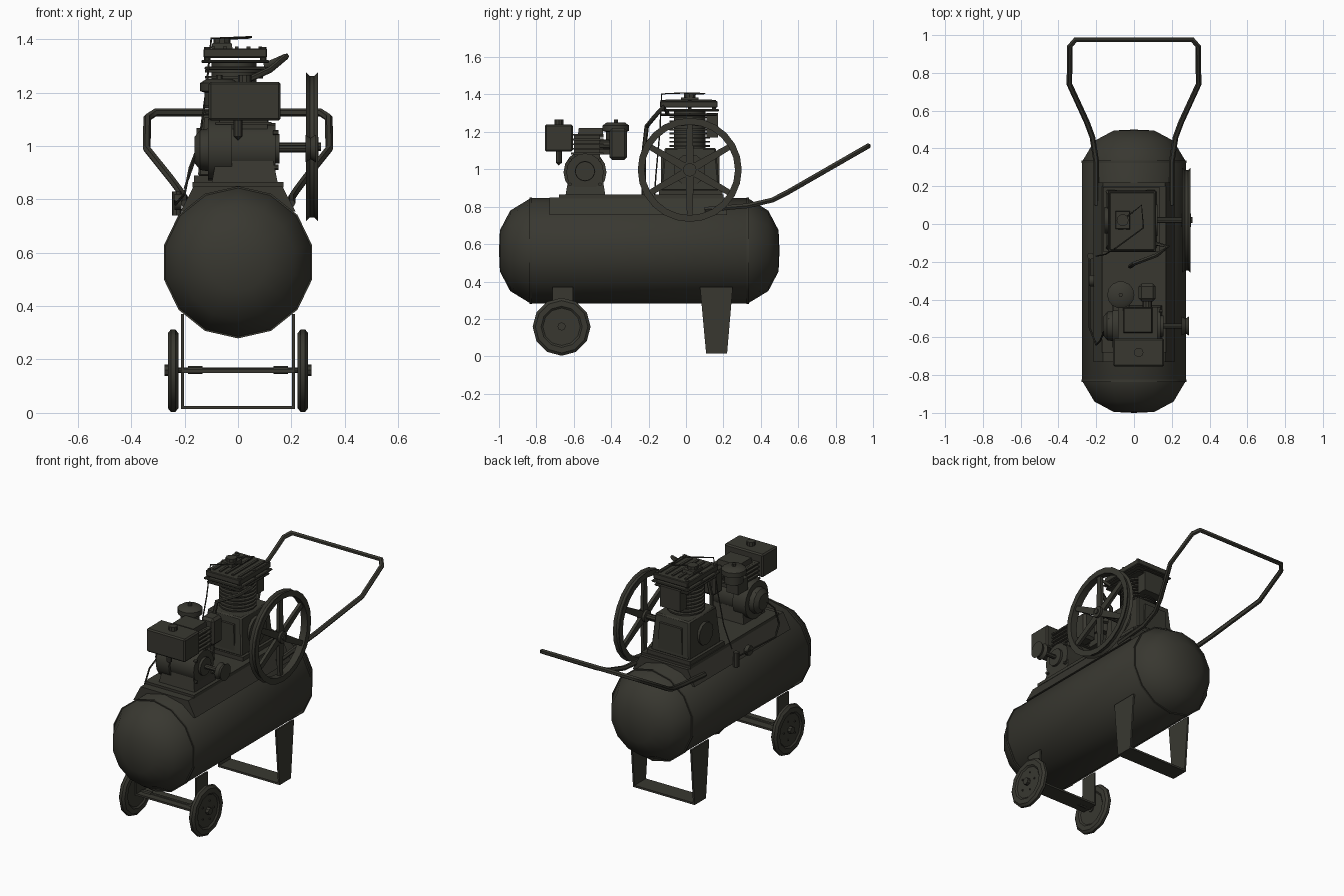
import bpy, bmesh, math
from mathutils import Matrix, Vector

if "Cube" in bpy.data.objects:
    bpy.data.objects.remove(bpy.data.objects["Cube"])

paint = bpy.data.materials.new("dark olive paint")
paint.use_nodes = True
COLOUR = (0.04, 0.039, 0.03, 1)
paint.diffuse_color = COLOUR
paint.node_tree.nodes["Principled BSDF"].inputs["Base Color"].default_value = COLOUR

TURN = {"x": Matrix.Rotation(math.pi / 2, 3, "Y"),
        "y": Matrix.Rotation(-math.pi / 2, 3, "X"),
        "z": Matrix.Identity(3)}


def finish(name, bm, angle=35):
    bmesh.ops.recalc_face_normals(bm, faces=bm.faces)
    mesh = bpy.data.meshes.new(name)
    bm.to_mesh(mesh)
    bm.free()
    ob = bpy.data.objects.new(name, mesh)
    bpy.context.collection.objects.link(ob)
    mesh.materials.append(paint)
    bpy.ops.object.select_all(action="DESELECT")
    ob.select_set(True)
    bpy.context.view_layer.objects.active = ob
    bpy.ops.object.shade_smooth_by_angle(angle=math.radians(angle))
    return ob


def box(name, x, y, z, taper=1.0, bevel=0.0):
    """Box from three (low, high) ranges; taper scales the top."""
    bm = bmesh.new()
    bmesh.ops.create_cube(bm, size=1)
    for v in bm.verts:
        k = taper if v.co.z > 0 else 1
        v.co = Vector([(r[0] + r[1]) / 2 + c * (r[1] - r[0]) * s
                       for r, c, s in zip((x, y, z), v.co, (k, k, 1))])
    if bevel:
        bmesh.ops.bevel(bm, geom=bm.edges[:], offset=bevel, segments=1, affect="EDGES")
    return finish(name, bm)


def lathe(name, profile, axis, centre, sides=16, angle=35, phase=0.0):
    """Spin (along, radius) points round an axis; zero radius closes an end."""
    bm = bmesh.new()
    rings = []
    for t, r in profile:
        n = sides if r > 0 else 1
        rings.append([bm.verts.new(TURN[axis] @ Vector((
            r * math.cos(2 * math.pi * i / sides + phase),
            r * math.sin(2 * math.pi * i / sides + phase), t)) + Vector(centre))
            for i in range(n)])
    for a, b in zip(rings, rings[1:]):
        for i in range(sides):
            j = (i + 1) % sides
            quad = [a[i % len(a)], a[j % len(a)], b[j % len(b)], b[i % len(b)]]
            bm.faces.new(list(dict.fromkeys(quad)))
    return finish(name, bm, angle)


def cyl(name, axis, centre, r, length, sides=16):
    h = length / 2
    return lathe(name, [(-h, 0), (-h, r), (h, r), (h, 0)], axis, centre, sides)


def prism(name, points, axis, low, high):
    """Extrude an outline: (x, z) along y, or (y, z) along x."""
    place = (lambda p, t: (t, *p)) if axis == "x" else (lambda p, t: (p[0], t, p[1]))
    bm = bmesh.new()
    a, b = ([bm.verts.new(place(p, t)) for p in points] for t in (low, high))
    bm.faces.new(a)
    bm.faces.new(b)
    for i in range(len(a)):
        j = (i + 1) % len(a)
        bm.faces.new((a[i], a[j], b[j], b[i]))
    return finish(name, bm)


def tube(name, points, r, closed=False):
    curve = bpy.data.curves.new(name, "CURVE")
    curve.dimensions = "3D"
    curve.bevel_depth, curve.bevel_resolution = r, 1
    curve.use_fill_caps = True
    line = curve.splines.new("POLY")
    line.points.add(len(points) - 1)
    for p, co in zip(line.points, points):
        p.co = (*co, 1)
    line.use_cyclic_u = closed
    ob = bpy.data.objects.new(name, curve)
    bpy.context.collection.objects.link(ob)
    bpy.ops.object.select_all(action="DESELECT")
    ob.select_set(True)
    bpy.context.view_layer.objects.active = ob
    bpy.ops.object.convert(target="MESH")
    ob.data.materials.clear()
    ob.data.materials.append(paint)
    bpy.ops.object.shade_smooth_by_angle(angle=math.radians(50))


# Air tank with domed ends and weld bands
dome = [(0.75, 0), (0.745, 0.11), (0.69, 0.215), (0.58, 0.282)]
lathe("air_tank", [(-t, r) for t, r in dome] + dome[::-1], "y", (0, -0.25, 0.564),
      14, 60, math.pi / 2)
for y in (-0.83, 0.33):
    lathe("tank_band", [(-0.006, 0.27), (-0.006, 0.285), (0.006, 0.285), (0.006, 0.27)],
          "y", (0, y, 0.564), 14, 35, math.pi / 2)

# Saddle plate on top of the tank
prism("saddle", [(-0.215, 0.755), (-0.165, 0.85), (0.165, 0.85), (0.215, 0.755)],
      "y", -0.73, 0.22)
box("mount_plate", (-0.17, 0.17), (-0.68, 0.2), (0.845, 0.865))

# Strap legs, axle and wheels
for s in (-1, 1):
    xs = sorted((s * 0.203, s * 0.214))
    prism("rear_leg", [(0.075, 0.37), (0.25, 0.37), (0.22, 0.02), (0.107, 0.02)], "x", *xs)
    box("wheel_bracket", xs, (-0.715, -0.605), (0.15, 0.37))
    lathe("wheel", [(-0.012, 0), (-0.012, 0.1), (-0.02, 0.11), (-0.02, 0.14), (-0.008, 0.155),
                    (0.008, 0.155), (0.02, 0.14), (0.02, 0.11), (0.012, 0.1), (0.012, 0)],
          "x", (s * 0.243, -0.665, 0.158), 12)
    cyl("wheel_hub", "x", (s * 0.25, -0.665, 0.16), 0.022, 0.05, 8)
    cyl("axle_sleeve", "x", (s * 0.16, -0.665, 0.16), 0.015, 0.055, 8)
    for i in range(5):
        a = 2 * math.pi * i / 5
        cyl("wheel_bolt", "x", (s * 0.256, -0.665 + 0.06 * math.cos(a),
                                0.16 + 0.06 * math.sin(a)), 0.006, 0.008, 6)
box("leg_foot", (-0.214, 0.214), (0.107, 0.22), (0.014, 0.026))
box("axle_strap", (-0.21, 0.21), (-0.715, -0.605), (0.15, 0.162))
cyl("axle", "x", (0, -0.665, 0.16), 0.01, 0.55, 8)

# Push handle
side = [(0.2, 0.1, 0.785), (0.2, 0.33, 0.805), (0.22, 0.46, 0.835), (0.25, 0.54, 0.875),
        (0.342, 0.74, 0.99), (0.34, 0.94, 1.105), (0.31, 0.975, 1.125)]
tube("handle", side + [(-x, y, z) for x, y, z in side[::-1]], 0.015)

# Engine block, starter and shaft
cyl("engine_crankcase", "x", (0.02, -0.54, 0.985), 0.1, 0.24, 16)
box("engine_foot", (-0.1, 0.15), (-0.645, -0.43), (0.855, 0.95), 0.85)
cyl("fan_housing", "x", (-0.068, -0.54, 0.985), 0.115, 0.09, 16)
lathe("recoil_starter", [(-0.05, 0), (-0.05, 0.05), (-0.03, 0.075), (0, 0.08), (0, 0)],
      "x", (-0.112, -0.54, 0.985), 12)
box("engine_cylinder", (-0.07, 0.11), (-0.6, -0.46), (1.05, 1.19))
for i in range(5):
    z = 1.08 + i * 0.025
    box("engine_fin", (-0.085, 0.125), (-0.615, -0.44), (z, z + 0.009))
box("engine_head", (-0.06, 0.1), (-0.58, -0.44), (1.17, 1.22), 0.9)
cyl("drive_shaft", "x", (0.2, -0.54, 0.99), 0.014, 0.17, 8)
lathe("drive_pulley", [(-0.02, 0), (-0.02, 0.052), (0, 0.04), (0.02, 0.052), (0.02, 0)],
      "x", (0.272, -0.54, 0.99), 14)
cyl("shaft_cover", "x", (0.145, -0.54, 0.99), 0.055, 0.02, 12)
for y in (-0.62, -0.46):
    for z in (0.92, 1.05):
        cyl("cover_bolt", "x", (0.142, y, z), 0.01, 0.02, 6)

# Fuel tank
box("fuel_tank", (-0.11, 0.16), (-0.755, -0.605), (1.095, 1.24), 1, 0.008)
cyl("fuel_cap", "z", (0.025, -0.68, 1.25), 0.025, 0.03, 10)
cyl("fuel_drain", "z", (0.0, -0.68, 1.075), 0.016, 0.04, 8)
lathe("drain_bowl", [(-0.03, 0), (-0.015, 0.016), (0.01, 0.016), (0.01, 0)], "z",
      (0.0, -0.68, 1.05), 8)

# Air cleaner, carburettor and muffler
lathe("air_cleaner", [(0, 0), (0, 0.055), (0.05, 0.055), (0.055, 0.072), (0.085, 0.072),
                      (0.1, 0.05), (0.1, 0)], "z", (-0.07, -0.375, 1.15), 14)
cyl("cleaner_knob", "z", (-0.07, -0.375, 1.255), 0.012, 0.02, 6)
box("carburettor", (-0.11, -0.03), (-0.46, -0.36), (1.08, 1.16))
box("muffler", (0.025, 0.115), (-0.41, -0.315), (1.05, 1.22), 1, 0.015)
cyl("muffler_neck", "y", (0.07, -0.43, 1.13), 0.025, 0.08, 10)

# Compressor crankcase
box("compressor_foot", (-0.165, 0.135), (-0.145, 0.195), (0.86, 0.89))
box("compressor_crankcase", (-0.15, 0.12), (-0.135, 0.18), (0.885, 1.115), 0.87, 0.008)
for y, s in ((-0.135, -1), (0.18, 1)):
    box("crankcase_panel", (-0.1, 0.07), sorted((y - s * 0.03, y)), (0.91, 1.07), 0.9)
cyl("bearing_cover", "x", (0.11, 0.02, 0.997), 0.085, 0.03, 14)
cyl("left_bearing", "x", (-0.14, 0.02, 0.997), 0.07, 0.03, 12)
cyl("flywheel_shaft", "x", (0.2, 0.02, 0.997), 0.016, 0.22, 8)

# Finned compressor cylinder, head and valve cover
cyl("compressor_cylinder", "z", (-0.015, 0.02, 1.21), 0.085, 0.2, 16)
for i in range(8):
    cyl("cylinder_fin", "z", (-0.015, 0.02, 1.125 + i * 0.022), 0.108, 0.009, 16)
for z, w, h in ((1.285, 0.0, 0.012), (1.31, 0.012, 0.012), (1.33, 0.004, 0.035)):
    box("head_plate", (-0.125 - w, 0.105 + w), (-0.135 - w, 0.165 + w), (z, z + h), 1, 0.004)
for i in range(5):
    x = -0.1 + i * 0.044
    box("head_fin", (x, x + 0.014), (-0.11, 0.14), (1.355, 1.372))
for x in (-0.115, 0.095):
    for y in (-0.12, 0.02, 0.15):
        cyl("head_bolt", "z", (x, y, 1.345), 0.012, 0.05, 6)
box("intake_filter", (-0.08, 0.06), (0.11, 0.172), (1.17, 1.3))
box("unloader_block", (-0.1, -0.02), (-0.03, 0.07), (1.36, 1.385), 0.9)
cyl("unloader_cap", "z", (-0.06, 0.02, 1.392), 0.032, 0.026, 10)

# Spoked flywheel
FX, FY, FZ = 0.277, 0.02, 0.997
lathe("flywheel_rim", [(-0.022, 0.242), (-0.022, 0.278), (-0.008, 0.265), (0.008, 0.265),
                       (0.022, 0.278), (0.022, 0.242), (-0.022, 0.242)],
      "x", (FX, FY, FZ), 24)
cyl("flywheel_hub", "x", (FX, FY, FZ), 0.036, 0.05, 12)
for i in range(6):
    a = math.radians(30 + 60 * i)
    d, n = Vector((math.cos(a), math.sin(a))), Vector((-math.sin(a), math.cos(a)))
    c = Vector((FY, FZ))
    prism("flywheel_spoke", [tuple(c + d * t + n * w) for t, w in
          ((0.02, 0.022), (0.25, 0.015), (0.25, -0.015), (0.02, -0.022))],
          "x", FX - 0.01, FX + 0.01)

# Pipes, hoses and the control line
tube("discharge_pipe", [(0.1, -0.1, 1.3), (0.18, -0.12, 1.335), (0.12, -0.165, 1.285),
                        (0.0, -0.21, 1.23), (-0.02, -0.225, 1.1), (-0.02, -0.225, 0.86)], 0.012)
tube("control_line", [(-0.06, 0.02, 1.4), (0.04, 0.1, 1.405), (0.05, -0.02, 1.408),
                      (-0.1, -0.13, 1.403), (-0.12, -0.14, 1.2), (-0.15, -0.16, 0.98),
                      (-0.2, -0.17, 0.84)], 0.004)
tube("throttle_line", [(-0.13, -0.5, 1.05), (-0.18, -0.62, 0.92), (-0.2, -0.64, 0.82),
                       (-0.235, -0.55, 0.78), (-0.235, -0.17, 0.8)], 0.005)
cyl("relief_valve", "z", (-0.23, -0.17, 0.785), 0.018, 0.09, 8)
cyl("pressure_gauge", "x", (-0.225, -0.3, 0.79), 0.03, 0.025, 12)
